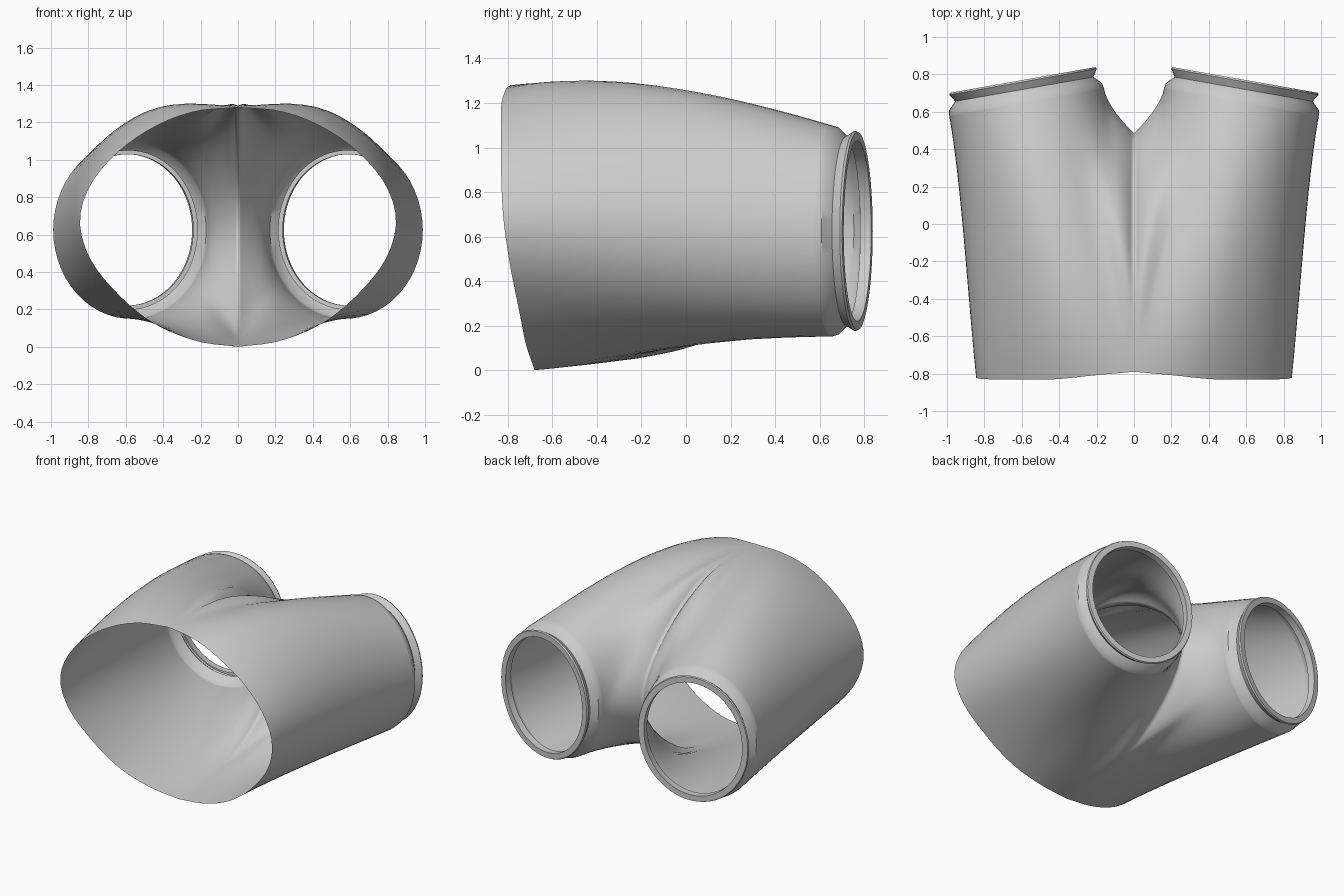
import bpy, bmesh, math
from mathutils import Vector as V

if "Cube" in bpy.data.objects:
    bpy.data.objects.remove(bpy.data.objects["Cube"])

N_OUT, N_IN, STEPS = 36, 26, 16


def resample(pts, n):
    """Smooth curve through the points, n even spans."""
    p = [V(q) for q in pts]
    p = [2 * p[0] - p[1]] + p + [2 * p[-1] - p[-2]]
    fine = []
    for i in range(1, len(p) - 2):
        for k in range(20):
            t = k / 20
            a, b, c, d = p[i - 1:i + 3]
            fine.append(0.5 * (2 * b + (c - a) * t + (2 * a - 5 * b + 4 * c - d) * t * t
                               + (3 * b - a - 3 * c + d) * t ** 3))
    fine.append(p[-2])
    acc = [0]
    for a, b in zip(fine, fine[1:]):
        acc.append(acc[-1] + (b - a).length)
    out, j = [], 0
    for i in range(n + 1):
        s = acc[-1] * i / n
        while j < len(acc) - 2 and acc[j + 1] < s:
            j += 1
        out.append(fine[j].lerp(fine[j + 1], (s - acc[j]) / (acc[j + 1] - acc[j])))
    return out


# waist edge (top centre to bottom centre) and centre seam (bottom back up to top)
waist = resample([(0, -.79, 1.28), (.22, -.81, 1.26), (.42, -.83, 1.19), (.62, -.83, 1.06),
                  (.78, -.83, .88), (.845, -.82, .68), (.79, -.79, .47), (.63, -.75, .27),
                  (.44, -.72, .12), (.22, -.69, .03), (0, -.68, 0)], N_OUT)
seam = resample([(0, -.68, 0), (0, -.4, .03), (0, -.1, .075), (0, .1, .16), (0, .32, .33),
                 (0, .45, .5), (0, .49, .66), (0, .42, .83), (0, .25, 1.0), (0, 0, 1.16),
                 (0, -.3, 1.27), (0, -.55, 1.29), (0, -.79, 1.28)], N_IN)
start = waist[:-1] + seam[:-1]
angles = [math.radians(120 - 240 * i / N_OUT) for i in range(N_OUT)]
angles += [math.radians(-120 - 120 * i / N_IN) for i in range(N_IN)]

# leg opening, slightly splayed
U, AX = V((.985, -.174, 0)), V((.174, .985, 0))


def leg_ring(off, ru, rz):
    c = V((.595, .77, .625)) + AX * off
    return [c + U * ru * math.cos(a) + V((0, 0, rz * math.sin(a))) for a in angles]


end = leg_ring(-.12, .42, .475)
rings = []
for s in range(STEPS + 1):
    t = s / STEPS
    ring = []
    for i, (a, b) in enumerate(zip(start, end)):
        d = b - a
        L = d.length
        w = math.sin(math.pi * (i - N_OUT) / N_IN) ** 2 if i > N_OUT else 0
        high = max(0, (a.z - .6) / .68)
        low = max(0, (.35 - a.z) / .35)
        side = min(1, abs(a.x) / .35)
        # direction in which each strand leaves the waist or seam
        t0 = V((d.x, d.y, d.z * .5 + high * (.3 + .22 * side) + .2 * low * side))
        t0 += w * L * V((.22, -.05, .15 * high))
        # strands near the top arrive at the leg sloping down
        t1 = L * .8 * (AX + V((0, 0, -.3 * high * max(0, math.sin(angles[i])))))
        ring.append(a * (2 * t**3 - 3 * t * t + 1) + t0 * (t**3 - 2 * t * t + t)
                    + b * (3 * t * t - 2 * t**3) + t1 * (t**3 - t * t))
    rings.append(ring)


def loft(name, rings):
    bm = bmesh.new()
    vs = [[bm.verts.new(p) for p in r] for r in rings]
    n = len(rings[0])
    for r, q in zip(vs, vs[1:]):
        for i in range(n):
            j = (i + 1) % n
            bm.faces.new((r[i], r[j], q[j], q[i]))
    bmesh.ops.recalc_face_normals(bm, faces=bm.faces)
    me = bpy.data.meshes.new(name)
    bm.to_mesh(me)
    bm.free()
    ob = bpy.data.objects.new(name, me)
    bpy.context.collection.objects.link(ob)
    m = ob.modifiers.new("Mirror", 'MIRROR')
    m.use_clip = True
    bpy.ops.object.select_all(action='DESELECT')
    ob.select_set(True)
    bpy.context.view_layer.objects.active = ob
    bpy.ops.object.shade_smooth_by_angle(angle=math.radians(35))
    return ob


loft("shorts_body", rings)

# hemmed leg cuff: groove, flared lip, folded inner edge
loft("leg_cuff", [end, leg_ring(-.09, .415, .465), leg_ring(-.05, .375, .425),
                  leg_ring(-.01, .4, .45), leg_ring(0, .395, .445),
                  leg_ring(0, .355, .405), leg_ring(-.05, .355, .405)])
